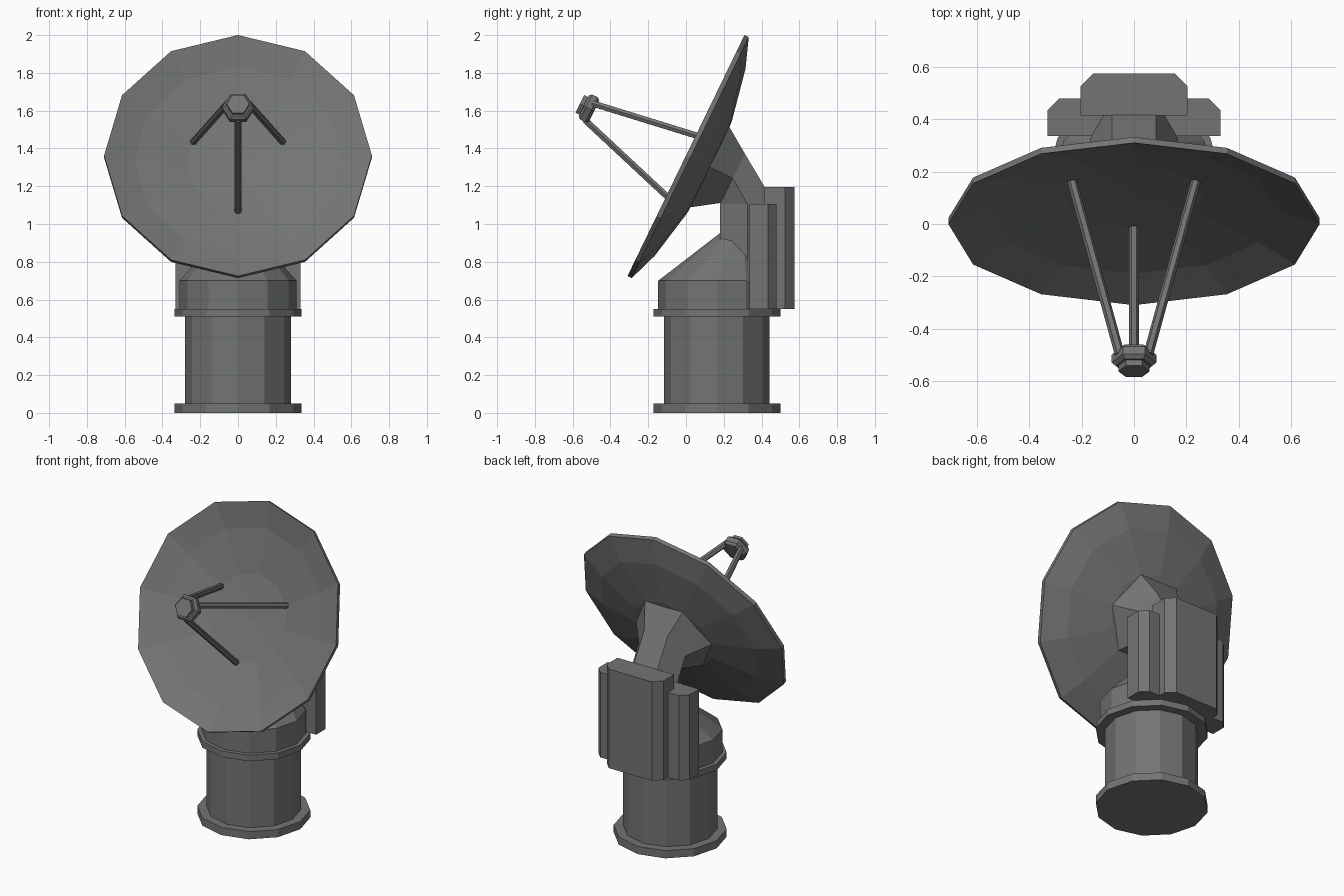
import bpy, bmesh, math
from mathutils import Vector

if "Cube" in bpy.data.objects:
    bpy.data.objects.remove(bpy.data.objects["Cube"])

grey = bpy.data.materials.new("dark grey metal")
grey.diffuse_color = (0.17, 0.177, 0.172, 1)
grey.use_nodes = True
grey.node_tree.nodes["Principled BSDF"].inputs["Base Color"].default_value = grey.diffuse_color

X = Vector((1, 0, 0))
Y = Vector((0, 1, 0))
Z = Vector((0, 0, 1))

# Dish frame: rim centre, direction towards the rim top, and pointing axis
TILT = math.radians(25.9)
RIM = Vector((0, 0.0, 1.3625))
UP = Vector((0, math.sin(TILT), math.cos(TILT)))
AXIS = Vector((0, -math.cos(TILT), math.sin(TILT)))


def ring(c, r, n, u=X, v=Y, start=0.0):
    """n points around c in the plane of u and v"""
    return [c + u * r * math.cos(start + 2 * math.pi * i / n)
            + v * r * math.sin(start + 2 * math.pi * i / n) for i in range(n)]


def loft(name, rings):
    """Skin successive rings of equal count and close both ends"""
    bm = bmesh.new()
    vs = [[bm.verts.new(p) for p in r] for r in rings]
    n = len(vs[0])
    for a, b in zip(vs, vs[1:]):
        for i in range(n):
            j = (i + 1) % n
            bm.faces.new((a[i], a[j], b[j], b[i]))
    bm.faces.new(vs[0])
    bm.faces.new(vs[-1])
    bmesh.ops.remove_doubles(bm, verts=bm.verts, dist=0.002)
    bmesh.ops.recalc_face_normals(bm, faces=bm.faces)
    me = bpy.data.meshes.new(name)
    bm.to_mesh(me)
    bm.free()
    me.materials.append(grey)
    ob = bpy.data.objects.new(name, me)
    bpy.context.collection.objects.link(ob)
    return ob


def dish_ring(r, depth, n):
    return ring(RIM + AXIS * depth, r, n, X, UP)


# Pedestal with its two flanges
def drum(name, r, z0, z1):
    loft(name, [ring(Vector((0, 0.163, z)), r, 12) for z in (z0, z1)])


drum("base_flange", 0.336, 0.0, 0.05)
drum("pedestal", 0.28, 0.04, 0.52)
drum("turntable_flange", 0.336, 0.51, 0.55)

# Turning housing with a slanted conical roof leaning back to the column
loft("turning_housing", [
    ring(Vector((0, 0.163, 0.54)), 0.31, 12),
    ring(Vector((0, 0.163, 0.70)), 0.31, 12),
    ring(Vector((0, 0.286, 1.01)), 0.03, 12)])

# Bent hexagonal column flaring onto the back of the dish
loft("support_column", [
    ring(Vector((0, 0.325, 0.55)), 0.168, 6),
    ring(Vector((0, 0.325, 1.105)), 0.168, 6),
    dish_ring(0.168, -0.275, 6),
    dish_ring(0.277, -0.135, 6)])


# Equipment cabinets with chamfered rear corners
def cabinet(name, hw, y0, y1, z1, c):
    outline = [(-hw, y0), (hw, y0), (hw, y1 - c), (hw - c, y1),
               (c - hw, y1), (-hw, y1 - c)]
    loft(name, [[Vector((x, y, z)) for x, y in outline] for z in (0.55, z1)])


cabinet("rear_cabinet", 0.205, 0.415, 0.575, 1.197, 0.05)
cabinet("side_cabinet", 0.33, 0.335, 0.48, 1.105, 0.046)

# Dish shell: front bowl out to the rim, then back surface to the centre
profile = [(0.001, -0.13), (0.27, -0.115), (0.55, -0.056), (0.709, 0.0),
           (0.709, -0.025), (0.55, -0.083), (0.27, -0.139), (0.001, -0.155)]
loft("dish", [dish_ring(r, d, 12) for r, d in profile])

# Feed head at the focus
loft("feed_body", [dish_ring(r, d, 6) for r, d in
                   ((0.07, 0.54), (0.085, 0.556), (0.085, 0.588), (0.07, 0.602))])
loft("feed_cap", [dish_ring(0.06, d, 6) for d in (0.595, 0.625)])

# Three struts from the bowl to the feed
for k, deg in enumerate((30, 150, 270)):
    a = math.radians(deg)
    out = X * math.cos(a) + UP * math.sin(a)
    p0 = RIM + out * 0.275 - AXIS * 0.122
    p1 = RIM + out * 0.064 + AXIS * 0.565
    d = (p1 - p0).normalized()
    u = d.cross(out).normalized()
    v = d.cross(u)
    loft("feed_strut_%d" % (k + 1), [ring(p, 0.019, 6, u, v) for p in (p0, p1)])
